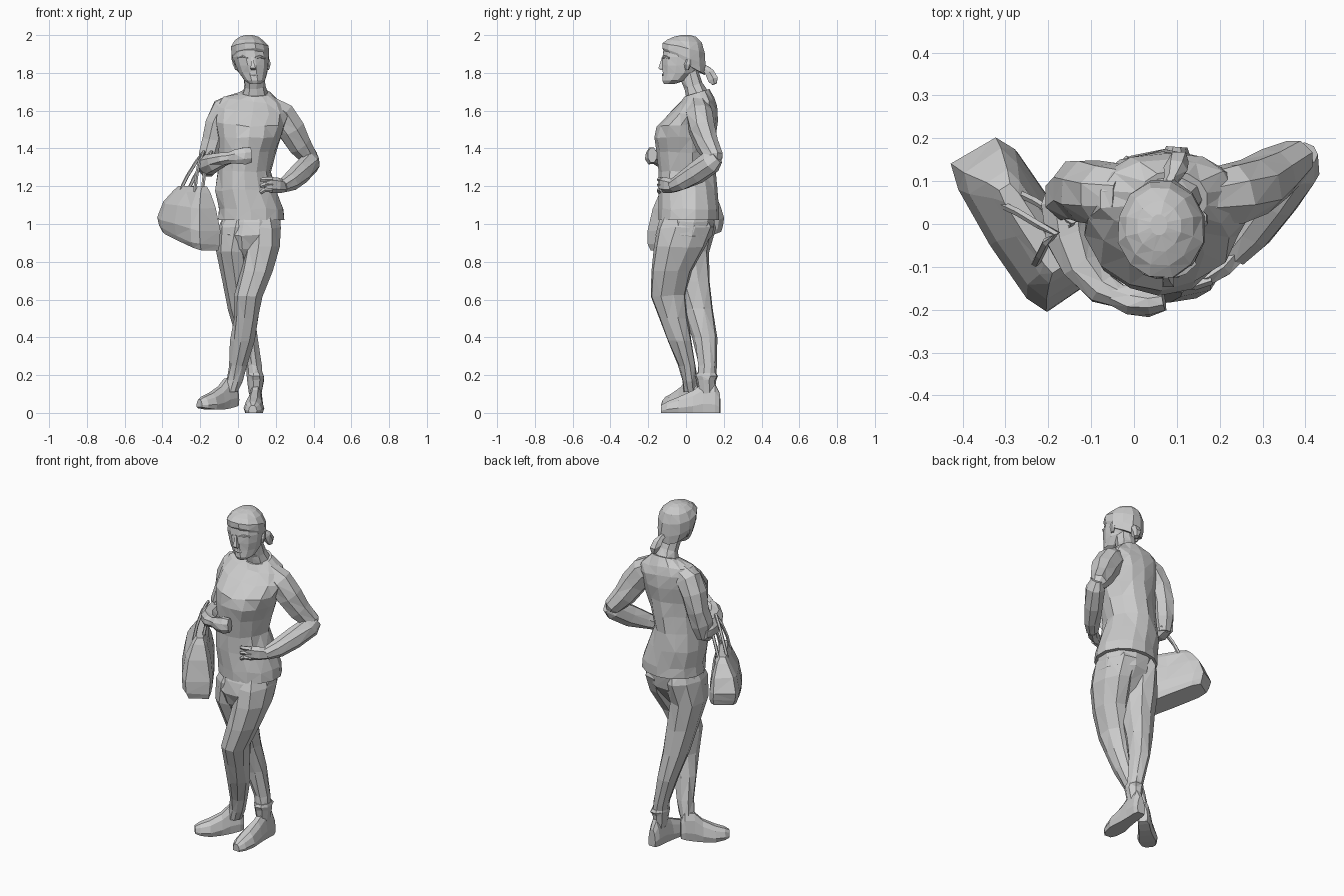
import bpy, bmesh, math, random
from mathutils import Vector

random.seed(4)


def skin(name, rings, jitter=0.0):
    """Bridge equal-sized rings of points and cap both ends."""
    bm = bmesh.new()
    last = len(rings) - 1
    rows = []
    for i, ring in enumerate(rings):
        j = jitter if 0 < i < last else 0
        rows.append([bm.verts.new(Vector(p) + Vector([random.uniform(-j, j) for _ in range(3)]))
                     for p in ring])
    n = len(rows[0])
    for a, b in zip(rows, rows[1:]):
        for k in range(n):
            bm.faces.new((a[k], a[(k + 1) % n], b[(k + 1) % n], b[k]))
    bm.faces.new(rows[0])
    bm.faces.new(rows[-1])
    if jitter:
        bmesh.ops.triangulate(bm, faces=[f for f in bm.faces if len(f.verts) == 4])
    bmesh.ops.recalc_face_normals(bm, faces=bm.faces)
    mesh = bpy.data.meshes.new(name)
    bm.to_mesh(mesh)
    bm.free()
    obj = bpy.data.objects.new(name, mesh)
    bpy.context.collection.objects.link(obj)
    return obj


def angles(n):
    return [2 * math.pi * (k + 0.5) / n for k in range(n)]


def loft(name, rings, n=10, jitter=0.005):
    """Level ellipse rings: x, y, z, rx, ry, optional slope in x and y."""
    out = []
    for r in rings:
        x, y, z, rx, ry = r[:5]
        sx, sy = r[5:] if len(r) > 5 else (0, 0)
        out.append([(x + rx * math.cos(a), y + ry * math.sin(a),
                     z + sx * rx * math.cos(a) + sy * ry * math.sin(a)) for a in angles(n)])
    return skin(name, out, jitter)


def tube(name, pts, n=8, ref=(0, 0, 1), jitter=0.004):
    """Ellipse rings square to a path: x, y, z, side radius, up radius."""
    c = [Vector(p[:3]) for p in pts]
    out = []
    for i, p in enumerate(pts):
        t = (c[min(i + 1, len(c) - 1)] - c[max(i - 1, 0)]).normalized()
        s = t.cross(Vector(ref)).normalized()
        u = s.cross(t)
        out.append([c[i] + s * p[3] * math.cos(a) + u * p[4] * math.sin(a) for a in angles(n)])
    return skin(name, out, jitter)


def shoe(name, heel, toe, width, heel_lift=0.0, toe_lift=0.0):
    """Flat-soled shoe: stations of length, half width and height."""
    h, t = Vector((*heel, 0)), Vector((*toe, 0))
    d = t - h
    s = Vector((-d.y, d.x, 0)).normalized() * width
    out = []
    for f, w, z in ((0, .5, .1), (.08, .7, .15), (.28, .75, .16), (.45, .85, .12),
                    (.7, 1.1, .085), (.9, .9, .06), (1, .45, .04)):
        base = heel_lift * (1 - f) ** 2 + toe_lift * f * f
        out.append([h + d * f + s * w * a + Vector((0, 0, base + z * b))
                    for a, b in ((-.85, 0), (.85, 0), (1, .3), (.75, .75), (.35, 1),
                                 (-.35, 1), (-.75, .75), (-1, .3))])
    return skin(name, out, 0)


# Shirt, leaning slightly, with one shoulder higher
loft("shirt", [
    (.07, .015, 1.02, .18, .16), (.07, .015, 1.08, .174, .16),
    (.042, .012, 1.18, .163, .157), (.032, .003, 1.28, .143, .15),
    (.048, -.002, 1.38, .152, .155), (.06, -.005, 1.46, .168, .163),
    (.066, .008, 1.535, .185, .162, -.05, .1), (.076, .042, 1.605, .192, .125, -.1, .1),
    (.08, .062, 1.655, .158, .092, -.1, .1), (.09, .058, 1.695, .082, .066, 0, .3)], 14)

# Hips and crossed legs
loft("hips", [
    (.07, .01, 1.06, .15, .135), (.07, .005, 1.01, .162, .152),
    (.065, -.01, .94, .166, .152), (.06, -.02, .87, .125, .11), (.05, -.02, .8, .05, .06)], 12)
loft("front_leg", [
    (.12, .0, 1.06, .09, .12), (.13, -.005, .98, .103, .152), (.13, -.035, .88, .095, .138),
    (.1, -.075, .75, .088, .11), (.055, -.095, .62, .074, .096), (.045, -.065, .5, .062, .08),
    (.025, -.033, .38, .064, .067), (.0, .005, .25, .049, .048), (-.02, .02, .17, .045, .042),
    (-.035, .025, .11, .035, .038)], 9)
loft("back_leg", [
    (.02, .01, 1.06, .09, .12), (.0, .01, .98, .103, .148), (-.02, .0, .85, .096, .128),
    (.0, .028, .7, .083, .1), (.018, .065, .55, .068, .082), (.05, .1, .4, .055, .067),
    (.082, .112, .25, .044, .05), (.09, .11, .2, .042, .05)], 9)
loft("trouser_cuff", [(.09, .108, .21, .044, .054), (.092, .108, .195, .05, .06),
                      (.092, .108, .175, .045, .055), (.092, .11, .1, .034, .042)], 9)
shoe("front_shoe", (-.01, .065), (-.205, -.115), .05, .04, .03)
shoe("back_shoe", (.1, .18), (.078, -.13), .05)

# Arm with the hand on the hip
tube("bent_upper_arm", [
    (.15, .06, 1.63, .06, .06), (.225, .07, 1.575, .08, .075), (.28, .085, 1.5, .076, .07),
    (.327, .115, 1.42, .066, .064), (.378, .15, 1.35, .05, .052), (.39, .15, 1.325, .03, .03)],
    ref=(0, 1, 0))
tube("bent_forearm", [
    (.4, .165, 1.355, .03, .04), (.385, .13, 1.325, .052, .062), (.332, .055, 1.272, .05, .06),
    (.28, -.02, 1.227, .043, .05), (.235, -.07, 1.2, .034, .036)])
tube("hip_hand", [
    (.245, -.06, 1.2, .028, .034), (.21, -.1, 1.205, .027, .042), (.17, -.125, 1.21, .022, .042),
    (.14, -.135, 1.205, .014, .03)], 6)
for i in range(3):
    z = 1.235 - i * .027
    tube("hip_finger", [(.18, -.128, z, .014, .014), (.14, -.142, z, .013, .013),
                        (.118, -.142, z - .008 * i, .009, .009)], 5, jitter=0)

# Arm folded across the front, carrying the bag
tube("carrying_upper_arm", [
    (-.02, .065, 1.645, .05, .065), (-.068, .07, 1.605, .075, .075), (-.108, .078, 1.53, .07, .075),
    (-.132, .08, 1.44, .065, .07), (-.15, .068, 1.36, .06, .065), (-.158, .055, 1.28, .042, .048)],
    ref=(0, 1, 0))
tube("carrying_forearm", [
    (-.16, .09, 1.31, .045, .045), (-.16, .05, 1.31, .058, .062), (-.15, -.03, 1.315, .056, .058),
    (-.122, -.1, 1.328, .05, .048), (-.075, -.15, 1.343, .038, .038), (-.03, -.17, 1.352, .028, .03)])
tube("carrying_hand", [
    (-.05, -.165, 1.35, .026, .03), (-.01, -.178, 1.358, .034, .04), (.035, -.184, 1.362, .034, .048),
    (.07, -.178, 1.365, .026, .042)], 8)

# Neck and head
tube("neck", [(.09, .065, 1.64, .1, .075), (.09, .055, 1.69, .07, .06), (.09, .04, 1.73, .057, .054),
              (.085, .022, 1.78, .056, .054), (.075, .01, 1.83, .055, .055)], 9, ref=(0, 1, 0))
loft("head", [
    (.09, -.088, 1.742, .03, .03), (.088, -.062, 1.76, .055, .064), (.08, -.035, 1.8, .077, .09),
    (.074, -.022, 1.84, .089, .108), (.067, -.016, 1.885, .097, .112),
    (.062, -.014, 1.93, .094, .108), (.06, -.008, 1.97, .066, .078)], 12, .002)
loft("hair", [
    (.07, .0, 1.84, .09, .105, .05, -.5), (.066, -.011, 1.885, .103, .117, .05, -.4),
    (.062, -.012, 1.932, .102, .115, .03, -.22), (.06, -.006, 1.968, .082, .093, 0, -.1),
    (.058, -.005, 1.99, .053, .06), (.058, -.002, 2.0, .02, .025)], 12, .002)
tube("ponytail", [
    (.075, .075, 1.835, .02, .02), (.088, .105, 1.825, .016, .016), (.098, .127, 1.8, .026, .026),
    (.105, .143, 1.765, .03, .026), (.108, .15, 1.74, .014, .014)], 6, ref=(1, 0, 0))

# Face
loft("nose", [(.08, -.126, 1.815, .016, .012), (.08, -.134, 1.825, .019, .018),
              (.077, -.126, 1.855, .011, .014), (.074, -.12, 1.885, .009, .01)], 4, 0)
loft("lips", [(.084, -.114, 1.78, .018, .01), (.084, -.117, 1.79, .026, .011),
              (.084, -.115, 1.798, .018, .01)], 6, 0)
for side in (-1, 1):
    tube("brow", [(.072 + side * .018, -.12, 1.88, .008, .007),
                  (.072 + side * .045, -.111, 1.886, .009, .008),
                  (.072 + side * .07, -.09, 1.878, .007, .006)], 5, jitter=0)
    loft("ear", [(.075 + side * .082, .005, 1.815, .008, .01),
                 (.072 + side * .09, .01, 1.845, .012, .02),
                 (.07 + side * .092, .015, 1.87, .008, .014)], 6, 0)

# Handbag, set diagonally and hanging lower at its front end
LONG, WIDE = Vector((-.54, .84, 0)), Vector((.84, .54, 0))
OUTLINE = ((1, -.75), (1, .75), (.75, 1), (0, 1.05), (-.75, 1), (-1, .85), (-1, -.75), (-.75, -1),
           (0, -1.05), (.75, -1))
skin("handbag", [
    [Vector((x, y, z + slope * u * hl)) + LONG * u * hl + WIDE * v * hw for u, v in OUTLINE]
    for x, y, z, hl, hw, slope in (
        (-.255, .0, .91, .19, .068, .26), (-.26, .0, .94, .2, .08, .24),
        (-.262, .0, 1.0, .203, .084, .17), (-.26, .0, 1.1, .175, .066, .08),
        (-.245, -.005, 1.17, .14, .038, .03), (-.24, -.01, 1.2, .115, .02, .02))], .005)
for side in (-1, 1):
    off = WIDE * .024 * side
    path = [(-.293, .06, 1.16), (-.25, .04, 1.25), (-.2, .01, 1.33), (-.16, -.01, 1.382),
            (-.185, -.03, 1.33), (-.2, -.06, 1.25), (-.21, -.08, 1.16)]
    tube("bag_strap", [(*(Vector(p) + off), .01, .009) for p in path], 5, ref=WIDE, jitter=0)
